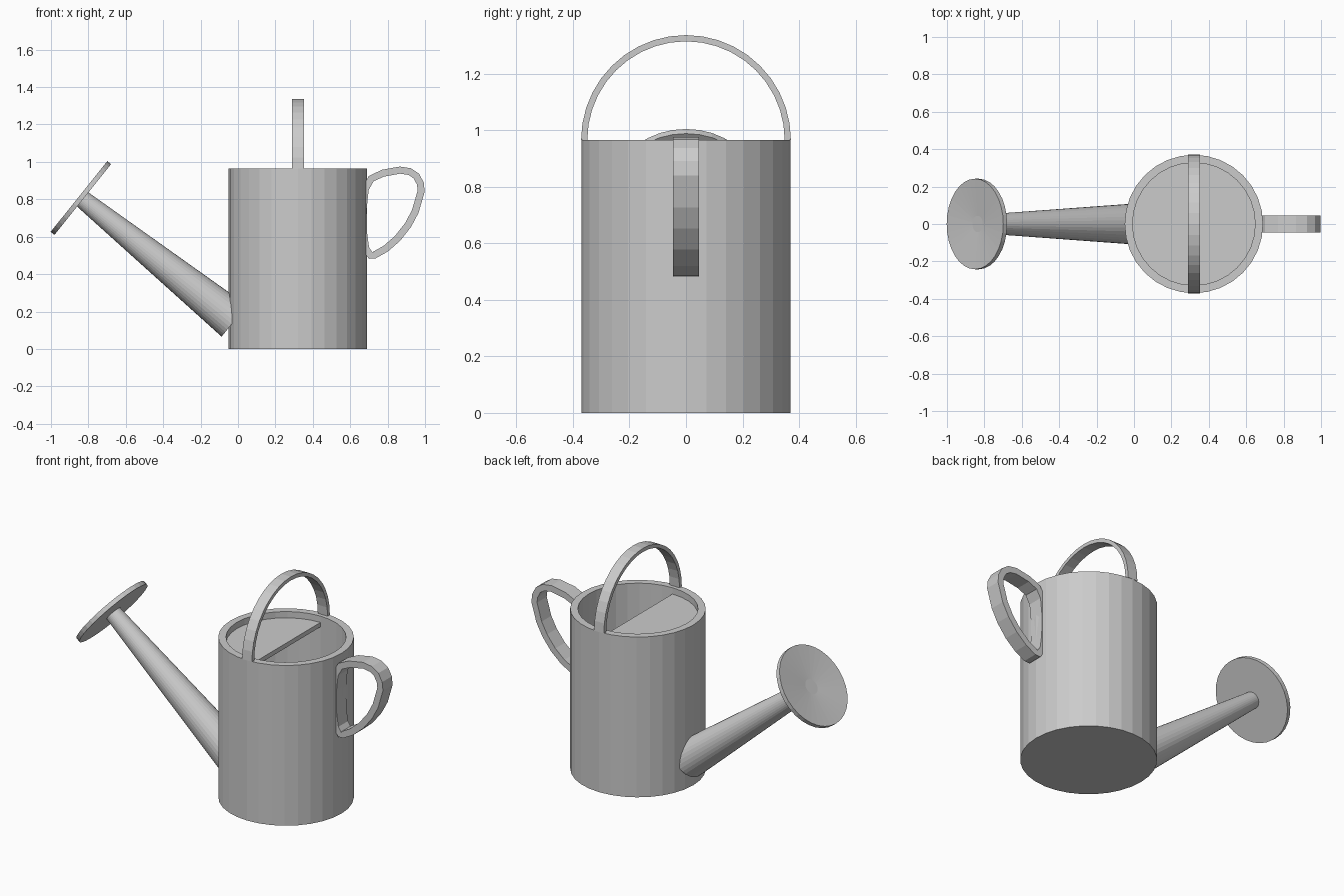
import bpy, bmesh, math
from mathutils import Vector

if "Cube" in bpy.data.objects:
    bpy.data.objects.remove(bpy.data.objects["Cube"])

CX, R, H, WALL = 0.32, 0.37, 0.965, 0.042
SEG = 32


def make_object(name, bm):
    bmesh.ops.recalc_face_normals(bm, faces=bm.faces)
    mesh = bpy.data.meshes.new(name)
    bm.to_mesh(mesh)
    bm.free()
    obj = bpy.data.objects.new(name, mesh)
    bpy.context.collection.objects.link(obj)
    return obj


def lathe(name, profile, origin, axis=(0, 0, 1)):
    """Revolve (radius, height) points around an axis; radius 0 makes a pole."""
    bm = bmesh.new()
    rot = Vector((0, 0, 1)).rotation_difference(Vector(axis))
    rings = []
    for r, h in profile:
        n = SEG if r > 0 else 1
        rings.append([bm.verts.new(Vector(origin) + rot @ Vector(
            (r * math.cos(math.tau * i / SEG), r * math.sin(math.tau * i / SEG), h)))
            for i in range(n)])
    for a, b in zip(rings, rings[1:]):
        for i in range(SEG):
            j = (i + 1) % SEG
            quad = [a[i % len(a)], a[j % len(a)], b[j % len(b)], b[i % len(b)]]
            bm.faces.new(list(dict.fromkeys(quad)))
    return make_object(name, bm)


def band(name, outer, inner, width, place, closed):
    """Flat strap between two outlines; place(u, v, w) maps to 3D."""
    bm = bmesh.new()
    sections = []
    for o, i in zip(outer, inner):
        corners = [(*o, -width / 2), (*o, width / 2), (*i, width / 2), (*i, -width / 2)]
        sections.append([bm.verts.new(place(*c)) for c in corners])
    n = len(sections)
    for k in range(n if closed else n - 1):
        a, b = sections[k], sections[(k + 1) % n]
        for c in range(4):
            d = (c + 1) % 4
            bm.faces.new((a[c], a[d], b[d], b[c]))
    if not closed:
        bm.faces.new(sections[0])
        bm.faces.new(sections[-1])
    return make_object(name, bm)


# Hollow body with thick rim and floor
lathe("body", [(0, 0), (R, 0), (R, H), (R - WALL, H), (R - WALL, 0.04), (0, 0.04)],
      (CX, 0, 0))

# Half cover, recessed below the rim on the spout side
bm = bmesh.new()
arc = [math.pi / 2 + math.pi * i / 16 for i in range(17)]
r = R - WALL + 0.005
face = bm.faces.new([bm.verts.new((CX + r * math.cos(a), r * math.sin(a), 0.9)) for a in arc])
ext = bmesh.ops.extrude_face_region(bm, geom=[face], use_keep_orig=True)
bmesh.ops.translate(bm, vec=(0, 0, 0.027),
                    verts=[g for g in ext["geom"] if isinstance(g, bmesh.types.BMVert)])
make_object("half_cover", bm)

# Tapered spout and dished rose sharing one axis
base, tip = Vector((-0.02, 0, 0.15)), Vector((-0.84, 0, 0.807))
axis = (tip - base).normalized()
length = (tip - base).length
lathe("spout", [(0, 0), (0.108, 0), (0.048, length - 0.005), (0, length - 0.005)], base, axis)
lathe("sprinkler_rose", [(0, -0.013), (0.242, -0.013), (0.242, 0.013), (0, -0.009)], tip, axis)

# Carrying handle arched across the top
angles = [math.pi * i / 20 for i in range(21)]
outer, inner = [[(rad * math.cos(a), H + rad * math.sin(a)) for a in angles]
                for rad in (0.371, 0.349)]
band("top_handle", outer, inner, 0.065, lambda u, v, w: (CX + w, u, v), False)

# Teardrop loop handle on the back of the body
outer = [(0.662, 0.86), (0.70, 0.925), (0.77, 0.958), (0.865, 0.975), (0.925, 0.966),
         (0.968, 0.937), (0.993, 0.89), (0.998, 0.84), (0.965, 0.727), (0.925, 0.652),
         (0.866, 0.577), (0.80, 0.52), (0.735, 0.484), (0.70, 0.482), (0.665, 0.53),
         (0.652, 0.62), (0.65, 0.75)]
inner = []
for k, p in enumerate(outer):
    t = (Vector(outer[(k + 1) % len(outer)]) - Vector(outer[k - 1])).normalized()
    inner.append((p[0] + t.y * 0.038, p[1] - t.x * 0.038))
band("side_handle", outer, inner, 0.092, lambda u, v, w: (u, w, v), True)
